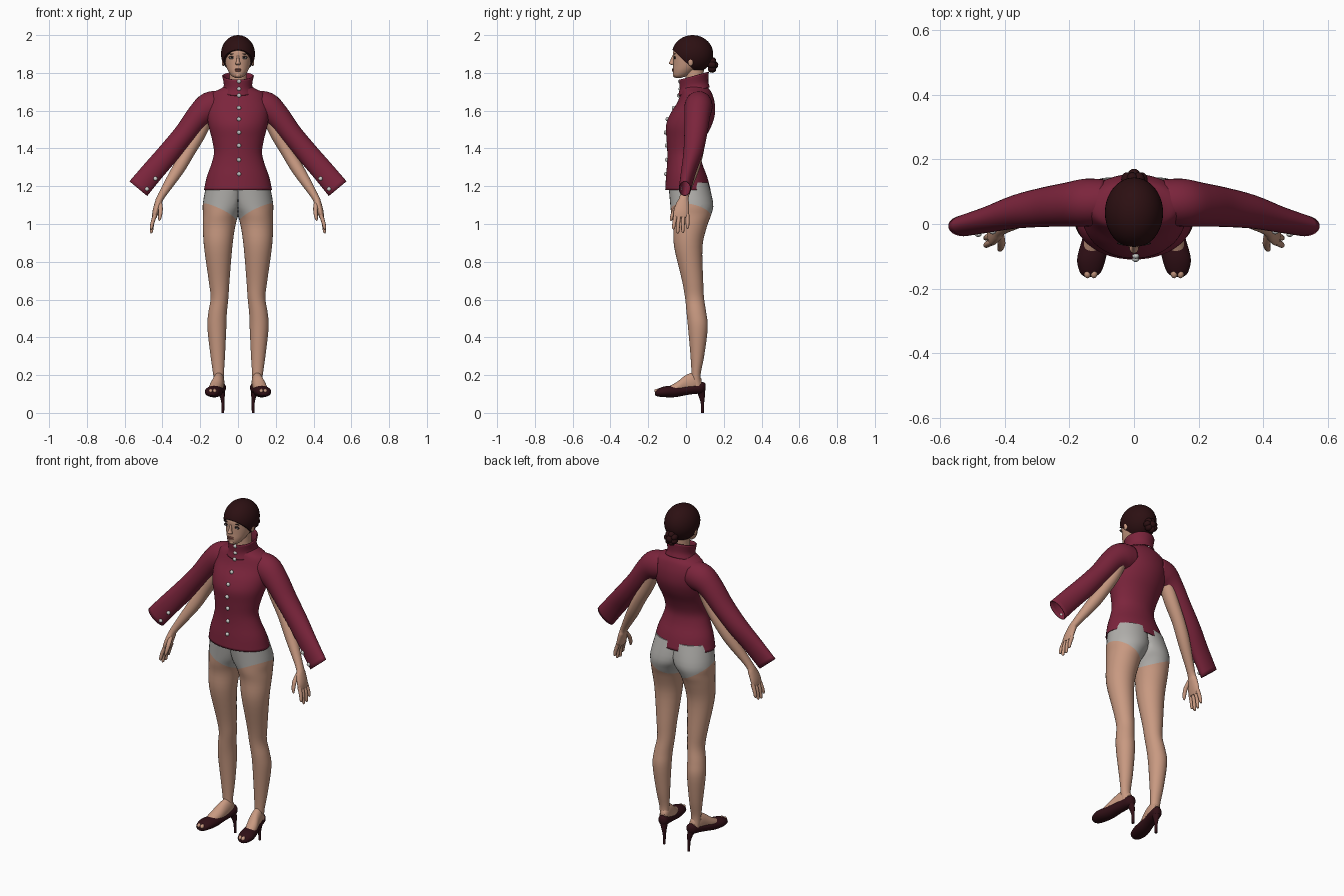
import bpy, bmesh, math
from mathutils import Vector, Matrix
from mathutils.bvhtree import BVHTree

if "Cube" in bpy.data.objects:
    bpy.data.objects.remove(bpy.data.objects["Cube"])


def material(name, r, g, b):
    m = bpy.data.materials.new(name)
    m.use_nodes = True
    m.diffuse_color = (r, g, b, 1)
    node = m.node_tree.nodes["Principled BSDF"]
    node.inputs["Base Color"].default_value = (r, g, b, 1)
    node.inputs["Roughness"].default_value = 0.7
    return m


SKIN = material("skin", .58, .32, .22)
WINE = material("wine cloth", .2, .018, .045)
HAIR = material("dark brown hair", .025, .005, .006)
SHOE = material("dark shoe leather", .03, .005, .008)
GREY = material("grey cotton", .44, .43, .41)
SILVER = material("silver buttons", .62, .62, .6)
LIPS = material("lip colour", .36, .13, .1)
WHITE = material("eye white", .7, .68, .65)
DARK = material("eye makeup", .02, .012, .012)


def finish(name, bm, mats, mirror=False, thick=0):
    bmesh.ops.recalc_face_normals(bm, faces=bm.faces)
    mesh = bpy.data.meshes.new(name)
    bm.to_mesh(mesh)
    for m in mats:
        mesh.materials.append(m)
    mesh.shade_smooth()
    mesh.set_sharp_from_angle(angle=math.radians(50))
    obj = bpy.data.objects.new(name, mesh)
    bpy.context.collection.objects.link(obj)
    if thick:
        mod = obj.modifiers.new("Thickness", 'SOLIDIFY')
        mod.thickness = thick
    if mirror:
        mod = obj.modifiers.new("Mirror", 'MIRROR')
        mod.use_clip = False
    return obj


def smooth_rows(rows, steps):
    """Catmull-Rom interpolation between cross-section rows."""
    pts = [Vector(r) for r in rows]
    out = []
    for i in range(len(pts) - 1):
        p0, p1, p2 = pts[max(i - 1, 0)], pts[i], pts[i + 1]
        p3 = pts[min(i + 2, len(pts) - 1)]
        for k in range(steps):
            t = k / steps
            out.append(p1 + (p2 - p0) * (.5 * t) + (p0 * 2 - p1 * 5 + p2 * 4 - p3) * (.5 * t * t)
                       + (p1 * 3 - p0 - p2 * 3 + p3) * (.5 * t ** 3))
    return out + [pts[-1]]


def loft(rows, frame="level", bm=None, caps=True, n=32, steps=4):
    """Rows are x, y, z, half width, half depth; frame sets how rings lie."""
    bm = bm or bmesh.new()
    rows = smooth_rows(rows, steps)
    rings = []
    for i, r in enumerate(rows):
        c = Vector(r[:3])
        u, v = Vector((1, 0, 0)), Vector((0, 1, 0))
        if frame == "foot":
            v = Vector((0, 0, 1))
        elif frame == "limb":
            t = Vector(rows[min(i + 1, len(rows) - 1)][:3]) - Vector(rows[max(i - 1, 0)][:3])
            u = v.cross(t).normalized()
        rings.append([bm.verts.new(c + u * r[3] * math.cos(a) + v * r[4] * math.sin(a))
                      for a in (math.tau * k / n for k in range(n))])
    for a, b in zip(rings, rings[1:]):
        for k in range(n):
            bm.faces.new((a[k], a[k - 1], b[k - 1], b[k]))
    if caps:
        bm.faces.new(rings[0])
        bm.faces.new(rings[-1])
    return bm


def balls(items, bm=None, seg=16):
    """Ellipsoids given as (location, radii)."""
    bm = bm or bmesh.new()
    for loc, size in items:
        bmesh.ops.create_uvsphere(bm, u_segments=seg, v_segments=seg // 2 + 2, radius=1,
                                  matrix=Matrix.Translation(loc) @ Matrix.Diagonal((*size, 1)))
    return bm


# Legs and hips, with the underwear cut along its leg line
legs = loft([(.1, .055, .14, .026, .03), (.103, .053, .2, .028, .024), (.107, .06, .3, .038, .036),
             (.112, .063, .45, .05, .052), (.108, .055, .53, .049, .052), (.098, .045, .61, .047, .05),
             (.1, .035, .7, .055, .056), (.105, .012, .88, .075, .075), (.1, .022, .99, .086, .09),
             (.09, .028, 1.05, .095, .106), (.07, .03, 1.11, .116, .114), (.045, .012, 1.22, .12, .106)])
for v in legs.verts:
    v.co.x = max(v.co.x, 0)
normal, origin = Vector((-.5, .2, 1)), Vector((0, 0, 1.018))
bmesh.ops.bisect_plane(legs, geom=legs.verts[:] + legs.edges[:] + legs.faces[:],
                       plane_co=origin, plane_no=normal)
for f in legs.faces:
    f.material_index = int((f.calc_center_median() - origin).dot(normal) > 0)
finish("legs_and_underwear", legs, [SKIN, GREY], mirror=True)

# Feet and toes
feet = loft([(.13, -.09, .118, .028, .022), (.12, -.045, .132, .034, .034), (.108, 0, .15, .032, .05),
             (.1, .05, .16, .028, .055), (.095, .082, .15, .018, .03)], "foot")
finish("feet", balls([((.136 + d, -.153, .116), (.011, .015, .012)) for d in (-.012, .008)], feet),
       [SKIN], mirror=True)

# Court shoes with stiletto heels
shoe = loft([(.137, -.164, .104, .014, .01), (.135, -.15, .107, .032, .02), (.132, -.11, .112, .044, .029),
             (.122, -.06, .114, .042, .031), (.112, -.01, .12, .036, .028), (.1, .04, .128, .033, .028),
             (.092, .085, .134, .028, .03), (.09, .102, .137, .012, .018)], "foot")
loft([(.08, .087, 0, .007, .007), (.08, .087, .05, .008, .009), (.084, .083, .09, .014, .017),
      (.091, .075, .125, .023, .025)], bm=shoe, n=16)
finish("shoes", shoe, [SHOE], mirror=True)

# Jacket body: z, half width, front y, back y
torso_rows = [(1.18, .18, -.11, .13), (1.25, .165, -.106, .112), (1.32, .14, -.1, .086),
              (1.38, .127, -.099, .078), (1.45, .138, -.103, .1), (1.52, .156, -.106, .135),
              (1.58, .164, -.085, .153), (1.64, .16, -.048, .152), (1.69, .14, -.028, .138),
              (1.715, .095, -.024, .122), (1.735, .06, -.015, .1)]
torso = loft([(0, (f + b) / 2, z, w, (b - f) / 2) for z, w, f, b in torso_rows], caps=False, n=48)
collar = loft([(0, .042, 1.7, .082, .078), (0, .042, 1.735, .069, .07), (0, .042, 1.785, .078, .073)],
              caps=False, n=48)
for v in collar.verts:
    v.co.z += (v.co.y - .042) * .28
sleeve = loft([(.09, .068, 1.63, .075, .07), (.15, .066, 1.618, .08, .074), (.208, .06, 1.572, .066, .068),
               (.28, .052, 1.48, .058, .061), (.365, .038, 1.378, .058, .052),
               (.45, .014, 1.28, .059, .04), (.5275, -.006, 1.1875, .061, .032)], "limb", caps=False)
trees = {"torso": BVHTree.FromBMesh(torso), "collar": BVHTree.FromBMesh(collar),
         "sleeve": BVHTree.FromBMesh(sleeve)}
finish("jacket_body", torso, [WINE], thick=.004)
finish("jacket_collar", collar, [WINE], thick=.006)
finish("jacket_sleeves", sleeve, [WINE], mirror=True, thick=.004)


# Buttons seated on the cloth
def seat(x, z, parts):
    hits = [trees[p].ray_cast(Vector((x, -1, z)), Vector((0, 1, 0)))[0] for p in parts]
    y = min([h.y for h in hits if h] or [-.03])
    return (x, y - .003, z), (.011, .009, .011)


heights = (1.755, 1.715, 1.68, 1.615, 1.555, 1.485, 1.415, 1.34, 1.265)
finish("front_buttons", balls([seat(.005, z, ("torso", "collar")) for z in heights], seg=12), [SILVER])
finish("cuff_buttons", balls([seat(x, z, ("sleeve",)) for x, z in ((.437, 1.24), (.482, 1.185))], seg=12),
       [SILVER], mirror=True)

# Arms and hands
arm = loft([(.16, .07, 1.58, .036, .042), (.205, .066, 1.48, .036, .04), (.26, .058, 1.385, .034, .036),
            (.32, .035, 1.285, .033, .034), (.405, -.008, 1.15, .02, .024), (.422, -.018, 1.11, .019, .034),
            (.436, -.025, 1.065, .017, .041), (.443, -.026, 1.035, .012, .038)], "limb", n=24)
for y, tip in ((-.055, .972), (-.036, .952), (-.014, .955), (.007, .975)):
    loft([(.438, y, 1.05, .011, .011), (.452, y * 1.12, 1.01, .01, .01),
          (.458, y * 1.2, tip + .008, .008, .008), (.457, y * 1.2, tip, .003, .003)], "limb", arm, n=12)
loft([(.415, -.03, 1.115, .013, .014), (.41, -.06, 1.075, .012, .012), (.414, -.076, 1.035, .009, .009),
      (.418, -.08, 1.018, .004, .004)], "limb", arm, n=12)
finish("arms_and_hands", arm, [SKIN], mirror=True)

# Neck, head, nose and ears: z, half width, front y, back y
head_rows = [(1.773, .014, -.054, -.03), (1.785, .034, -.066, .01), (1.81, .052, -.069, .05),
             (1.84, .065, -.068, .09), (1.88, .074, -.068, .12), (1.92, .075, -.066, .12),
             (1.96, .06, -.035, .1), (1.985, .03, .0, .07)]
head = loft([(0, (f + b) / 2, z, w, (b - f) / 2) for z, w, f, b in head_rows])
loft([(0, .05, 1.69, .058, .055), (0, .045, 1.75, .046, .048), (0, .045, 1.83, .046, .05)], bm=head)
loft([(0, -.07, 1.842, .011, .006), (0, -.076, 1.85, .014, .015), (0, -.073, 1.865, .008, .011),
      (0, -.066, 1.893, .006, .006)], bm=head, n=16)
balls([((s * .078, .025, 1.86), (.008, .014, .024)) for s in (-1, 1)]
      + [((0, -.06, 1.788), (.016, .01, .012))], head)
finish("head_and_neck", head, [SKIN])

# Face details
finish("lips", balls([((0, -.069, 1.819), (.02, .006, .004)), ((0, -.068, 1.812), (.017, .007, .005))]), [LIPS])
finish("eye_shadow_and_brows", balls([((.033, -.059, 1.881), (.018, .005, .008)),
                                     ((.035, -.06, 1.901), (.018, .004, .0025))]), [DARK], mirror=True)
finish("eyes", balls([((.033, -.061, 1.879), (.012, .005, .005))]), [WHITE], mirror=True)
finish("pupils", balls([((.032, -.064, 1.88), (.005, .003, .005))]), [DARK], mirror=True)

# Swept-back hair, cut along the hairline
hair = balls([((0, .035, 1.9), (.09, .109, .1))], seg=40)
cut = bmesh.ops.bisect_plane(hair, geom=hair.verts[:] + hair.edges[:] + hair.faces[:],
                             plane_co=(0, -.07, 1.922), plane_no=(0, .69, .72), clear_inner=True)
bmesh.ops.holes_fill(hair, edges=[e for e in cut["geom_cut"] if isinstance(e, bmesh.types.BMEdge)])
finish("hair_cap", hair, [HAIR])

# Coiled bun
coils = [((.024 * math.cos(a), .138, 1.842 + .024 * math.sin(a)), (.018, .022, .018))
         for a in (math.tau * k / 7 for k in range(7))]
finish("hair_bun", balls(coils + [((0, .145, 1.842), (.022, .026, .022))]), [HAIR])
